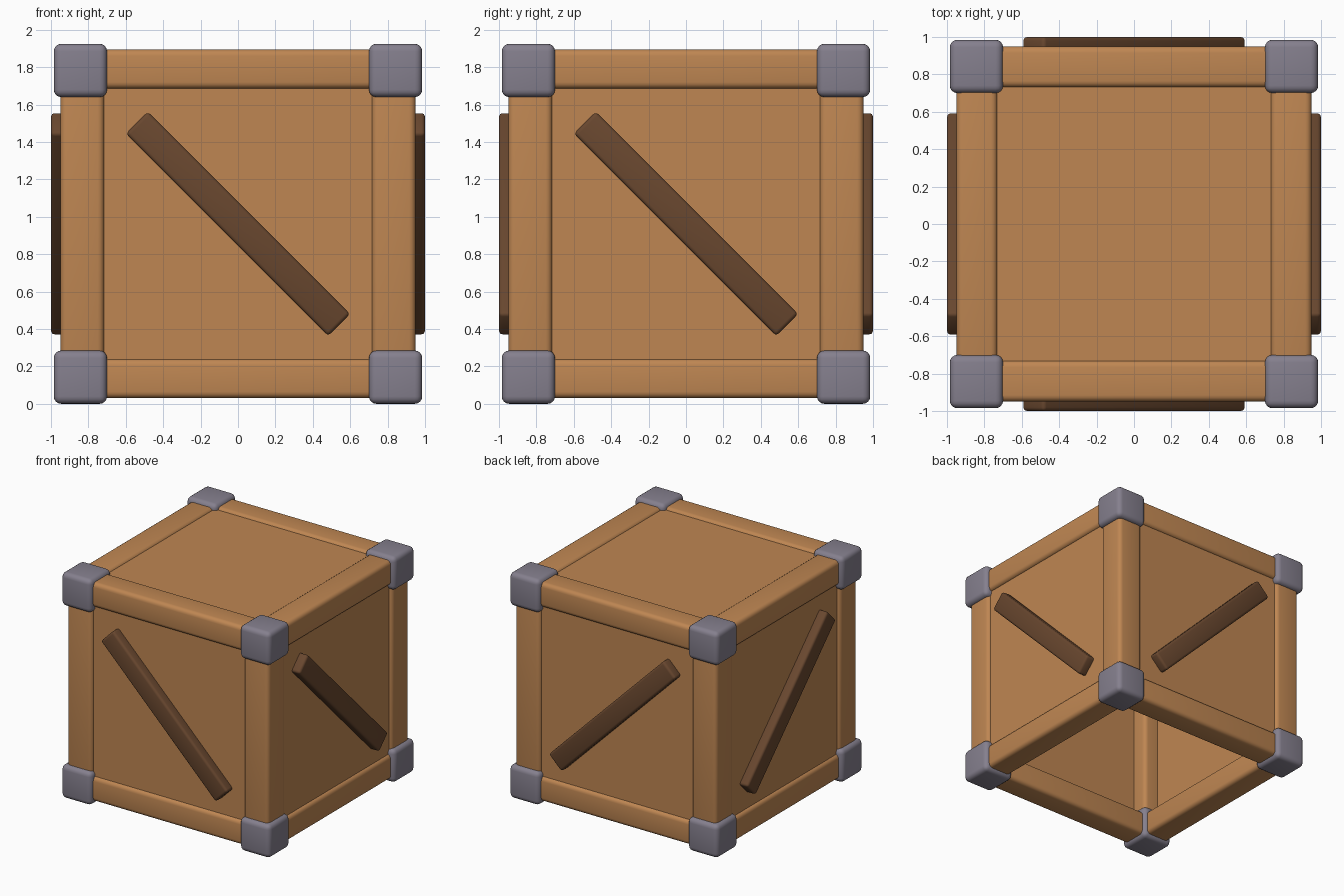
import bpy, math
from mathutils import Matrix

if "Cube" in bpy.data.objects:
    bpy.data.objects.remove(bpy.data.objects["Cube"])


def material(name, rgb):
    m = bpy.data.materials.new(name)
    m.diffuse_color = (*rgb, 1)
    m.use_nodes = True
    m.node_tree.nodes["Principled BSDF"].inputs["Base Color"].default_value = m.diffuse_color
    return m


wood = material("light wood", (0.52, 0.24, 0.085))
dark = material("dark wood", (0.14, 0.063, 0.028))
metal = material("grey metal", (0.235, 0.215, 0.27))


def box(name, lo, hi, mat, bevel=0.0, segments=4, tilt=0.0, turn=0.0):
    """Rounded box between two corners; tilt about y and turn about z pass through the crate centre."""
    bpy.ops.mesh.primitive_cube_add(size=1)
    ob = bpy.context.object
    ob.name = name
    size = [b - a for a, b in zip(lo, hi)]
    mid = [(a + b) / 2 for a, b in zip(lo, hi)]
    ob.data.transform(Matrix.Translation(mid) @ Matrix.Diagonal((*size, 1)))
    if tilt or turn:
        up = Matrix.Translation((0, 0, MID))
        ob.data.transform(up @ Matrix.Rotation(turn, 4, 'Z')
                          @ Matrix.Rotation(tilt, 4, 'Y') @ up.inverted())
    ob.data.materials.append(mat)
    if bevel:
        mod = ob.modifiers.new("rounding", 'BEVEL')
        mod.width, mod.segments = bevel, segments
        bpy.ops.object.modifier_apply(modifier=mod.name)
        bpy.ops.object.shade_smooth_by_angle(angle=math.radians(35))
    return ob


TOP = 1.925          # height of the corner caps
MID = TOP / 2

# Side walls and lid; the underside stays open
for i, side in enumerate(("front", "right", "back", "left")):
    box(side + "_wall", (-0.86, -0.925, 0.1), (0.86, -0.85, 1.82), wood, turn=i * math.pi / 2)
box("lid", (-0.86, -0.86, 1.8), (0.86, 0.86, 1.875), wood)

# Diagonal braces, one per wall; front/back and left/right lean the same way in space
h = 0.765
for i, side in enumerate(("front", "right", "back", "left")):
    lean = math.pi / 4 if i < 2 else -math.pi / 4
    box(side + "_brace", (-h, -1.0, MID - 0.083), (h, -0.9, MID + 0.083),
        dark, 0.02, 3, lean, i * math.pi / 2)

# Frame: corner posts and horizontal rails
for sx in (-1, 1):
    for sy in (-1, 1):
        cx, cy = sx * 0.8325, sy * 0.8325
        box("corner_post", (cx - 0.1175, cy - 0.1175, 0.1),
            (cx + 0.1175, cy + 0.1175, TOP - 0.1), wood, 0.035)
for z0, z1 in ((0.03, 0.24), (1.685, 1.895)):
    for s in (-1, 1):
        a, b = sorted((s * 0.73, s * 0.95))
        box("long_rail", (-0.85, a, z0), (0.85, b, z1), wood, 0.035)
        box("side_rail", (a, -0.85, z0), (b, 0.85, z1), wood, 0.035)

# Metal caps on the eight corners
for sx in (-1, 1):
    for sy in (-1, 1):
        for z0 in (0.0, TOP - 0.285):
            cx, cy = sx * 0.8425, sy * 0.8425
            box("corner_cap", (cx - 0.1425, cy - 0.1425, z0),
                (cx + 0.1425, cy + 0.1425, z0 + 0.285), metal, 0.04)
